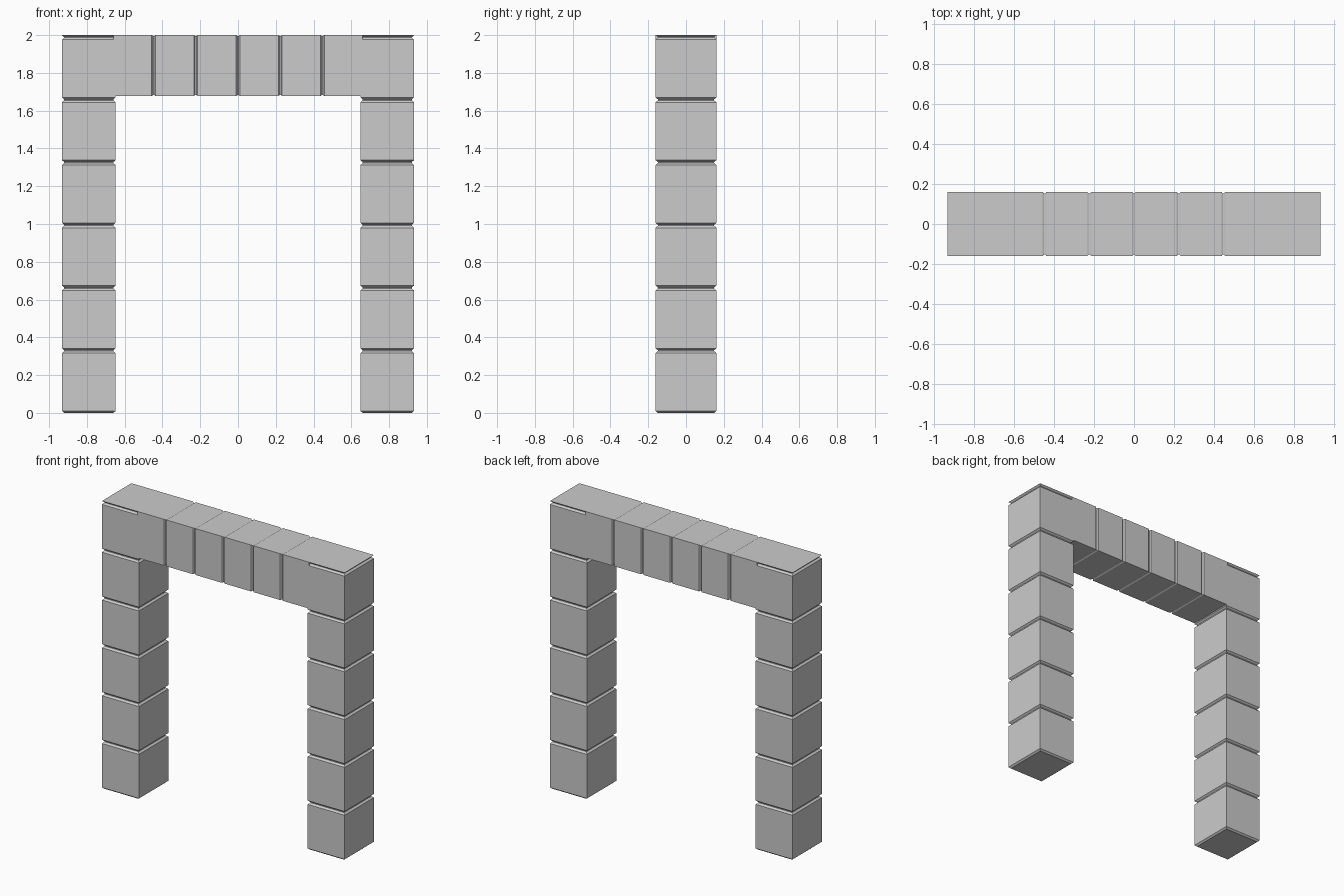
import bpy

if "Cube" in bpy.data.objects:
    bpy.data.objects.remove(bpy.data.objects["Cube"])

HALF_Y = 0.161
PITCH = 0.332
X_IN, X_OUT = 0.648, 0.932


def loft(name, rings):
    """Closed solid through a list of four-cornered rings."""
    verts = [v for ring in rings for v in ring]
    faces = [(3, 2, 1, 0)]
    for r in range(len(rings) - 1):
        a, b = 4 * r, 4 * r + 4
        faces += [(a + i, a + (i + 1) % 4, b + (i + 1) % 4, b + i) for i in range(4)]
    last = 4 * (len(rings) - 1)
    faces.append((last, last + 1, last + 2, last + 3))
    mesh = bpy.data.meshes.new(name)
    mesh.from_pydata(verts, [], faces)
    ob = bpy.data.objects.new(name, mesh)
    bpy.context.collection.objects.link(ob)
    return ob


def pillar_ring(side, z, inset):
    cx, hx, hy = side * (X_IN + X_OUT) / 2, (X_OUT - X_IN) / 2 - inset, HALF_Y - inset
    return [(cx - hx, -hy, z), (cx + hx, -hy, z), (cx + hx, hy, z), (cx - hx, hy, z)]


def lintel_ring(x, inset):
    hy, lo, hi = HALF_Y - inset, 1.678 + inset / 2, 2.0 - inset / 2
    return [(x, -hy, lo), (x, hy, lo), (x, hy, hi), (x, -hy, hi)]


# Pillars: six stacked blocks with chamfered joints, thin flared cap on top
for side, label in ((-1, "left"), (1, "right")):
    rings = []
    for i in range(6):
        z = i * PITCH
        rings += [pillar_ring(side, z, 0.012), pillar_ring(side, z + 0.010, 0.0),
                  pillar_ring(side, z + PITCH - 0.016, 0.0),
                  pillar_ring(side, z + PITCH - 0.005, 0.012)]
    rings += [pillar_ring(side, 1.989, 0.012), pillar_ring(side, 2.0, 0.0)]
    loft(label + "_pillar", rings)

# Lintel: six blocks separated by shallow grooves
STEP = 0.2235
rings = [lintel_ring(-0.66, 0.0)]
for i in range(-2, 3):
    x = i * STEP
    rings += [lintel_ring(x - 0.010, 0.0), lintel_ring(x - 0.003, 0.008),
              lintel_ring(x + 0.003, 0.008), lintel_ring(x + 0.010, 0.0)]
rings.append(lintel_ring(0.66, 0.0))
loft("lintel", rings)
